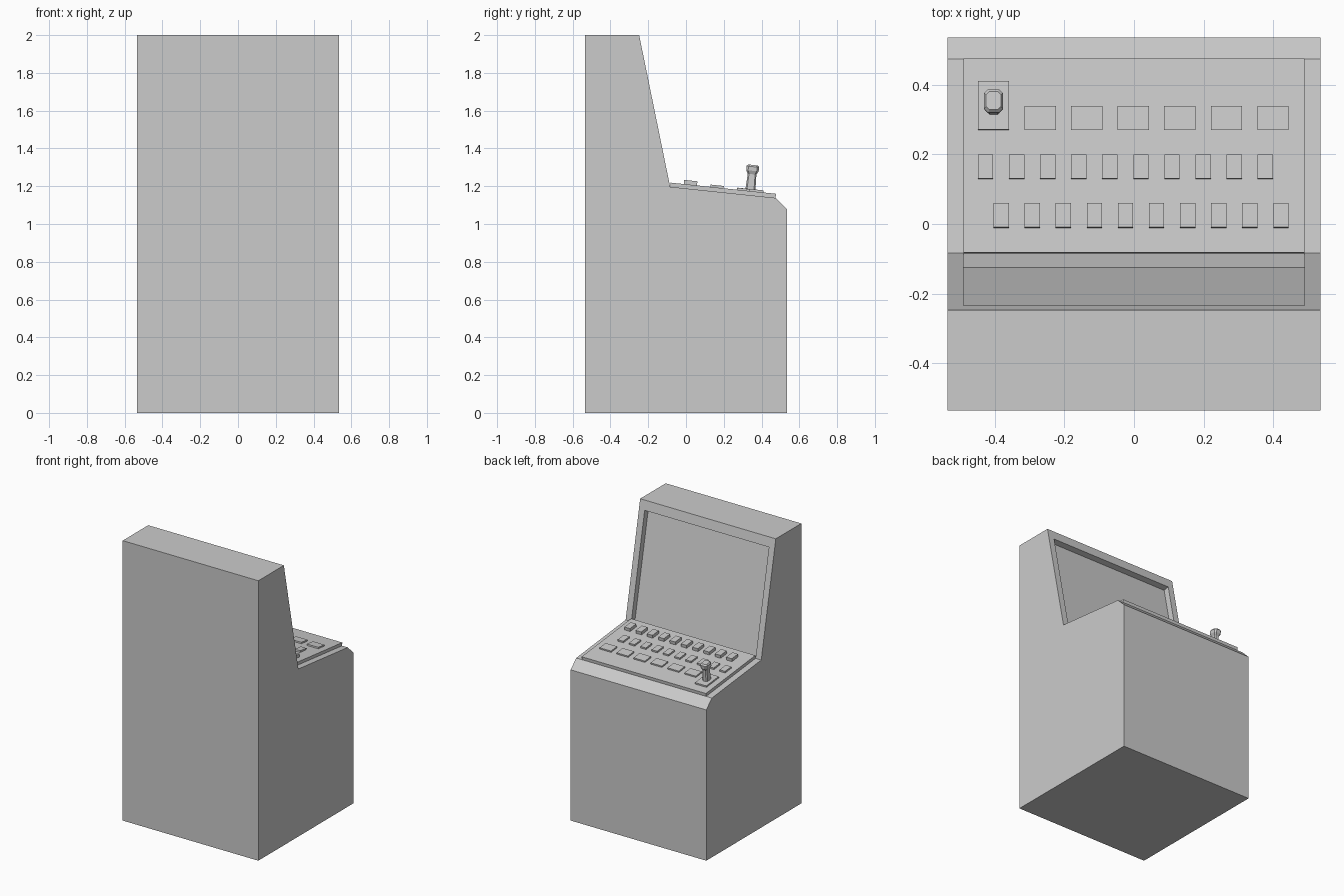
import bpy, bmesh, math
from mathutils import Vector, Matrix

if "Cube" in bpy.data.objects:
    bpy.data.objects.remove(bpy.data.objects["Cube"])

HW = 0.536                      # cabinet half width
DECK_BACK = Vector((-0.084, 1.197))
DECK_FRONT = Vector((0.474, 1.138))
TILT = math.atan2(DECK_FRONT.y - DECK_BACK.y, DECK_FRONT.x - DECK_BACK.x)
PANEL_T = 0.022


def new_object(name, bm):
    bmesh.ops.recalc_face_normals(bm, faces=bm.faces)
    me = bpy.data.meshes.new(name)
    bm.to_mesh(me)
    bm.free()
    ob = bpy.data.objects.new(name, me)
    bpy.context.collection.objects.link(ob)
    return ob


def prism(name, profile, hw):
    """Extrude a closed (y, z) profile across x from -hw to hw."""
    bm = bmesh.new()
    face = bm.faces.new([bm.verts.new((-hw, y, z)) for y, z in profile])
    ext = bmesh.ops.extrude_face_region(bm, geom=[face])
    moved = [v for v in ext["geom"] if isinstance(v, bmesh.types.BMVert)]
    bmesh.ops.translate(bm, verts=moved, vec=(2 * hw, 0, 0))
    return new_object(name, bm)


def deck_matrix(x, y, lift):
    """Frame on the sloping deck at plan position (x, y), raised by lift."""
    z = DECK_BACK.y + (y - DECK_BACK.x) * math.tan(TILT)
    rot = Matrix.Rotation(TILT, 4, 'X')
    return Matrix.Translation((x, y, z)) @ rot @ Matrix.Translation((0, 0, lift))


def deck_box(name, x, y, w, d, h, lift=PANEL_T):
    bm = bmesh.new()
    bmesh.ops.create_cube(bm, size=1)
    bmesh.ops.scale(bm, vec=(w, d, h), verts=bm.verts)
    bmesh.ops.translate(bm, vec=(0, 0, h / 2), verts=bm.verts)
    ob = new_object(name, bm)
    ob.matrix_world = deck_matrix(x, y, lift)
    return ob


# Cabinet body
cabinet = prism("cabinet", [(-HW, 0), (HW, 0), (HW, 1.077), DECK_FRONT,
                            DECK_BACK, (-0.248, 2), (-HW, 2)], HW)

# Screen recess cut square into the sloping face
up = (Vector((-0.248, 2)) - DECK_BACK).normalized()
out = Vector((up.y, -up.x))
low, high = DECK_BACK + up * 0.002, DECK_BACK + up * 0.752
cutter = prism("screen_cutter", [low + out * 0.03, high + out * 0.03,
                                 high - out * 0.042, low - out * 0.042], 0.491)
cutter.hide_render = True
cutter.hide_viewport = True
cut = cabinet.modifiers.new("screen_recess", 'BOOLEAN')
cut.operation = 'DIFFERENCE'
cut.solver = 'EXACT'
cut.object = cutter

# Control panel
deck_box("control_panel", 0, 0.195, 0.982, 0.561, PANEL_T, 0)

# Button rows
for i in range(6):
    deck_box(f"wide_button_{i}", -0.27 + 0.134 * i, 0.302, 0.09, 0.069, 0.01)
for i in range(10):
    deck_box(f"middle_button_{i}", -0.427 + 0.0894 * i, 0.162, 0.044, 0.07, 0.012)
    deck_box(f"back_button_{i}", -0.382 + 0.0894 * i, 0.021, 0.044, 0.07, 0.022)

# Joystick base plate
deck_box("joystick_base", -0.404, 0.338, 0.09, 0.14, 0.011)

# Joystick grip: chamfered rectangular rings (height, half x, half y, chamfer)
bm = bmesh.new()
rings = []
for z, a, b, c in [(0, .02, .027, .008), (.09, .017, .023, .007),
                   (.108, .026, .033, .010), (.130, .027, .034, .011),
                   (.139, .021, .026, .009)]:
    pts = [(a, b - c), (a - c, b), (c - a, b), (-a, b - c),
           (-a, c - b), (c - a, -b), (a - c, -b), (a, c - b)]
    rings.append([bm.verts.new((x, y, z)) for x, y in pts])
for r, s in zip(rings, rings[1:]):
    for i in range(8):
        j = (i + 1) % 8
        bm.faces.new((r[i], r[j], s[j], s[i]))
bm.faces.new(rings[0])
bm.faces.new(rings[-1])
grip = new_object("joystick_grip", bm)
grip.matrix_world = deck_matrix(-0.404, 0.338, PANEL_T)
